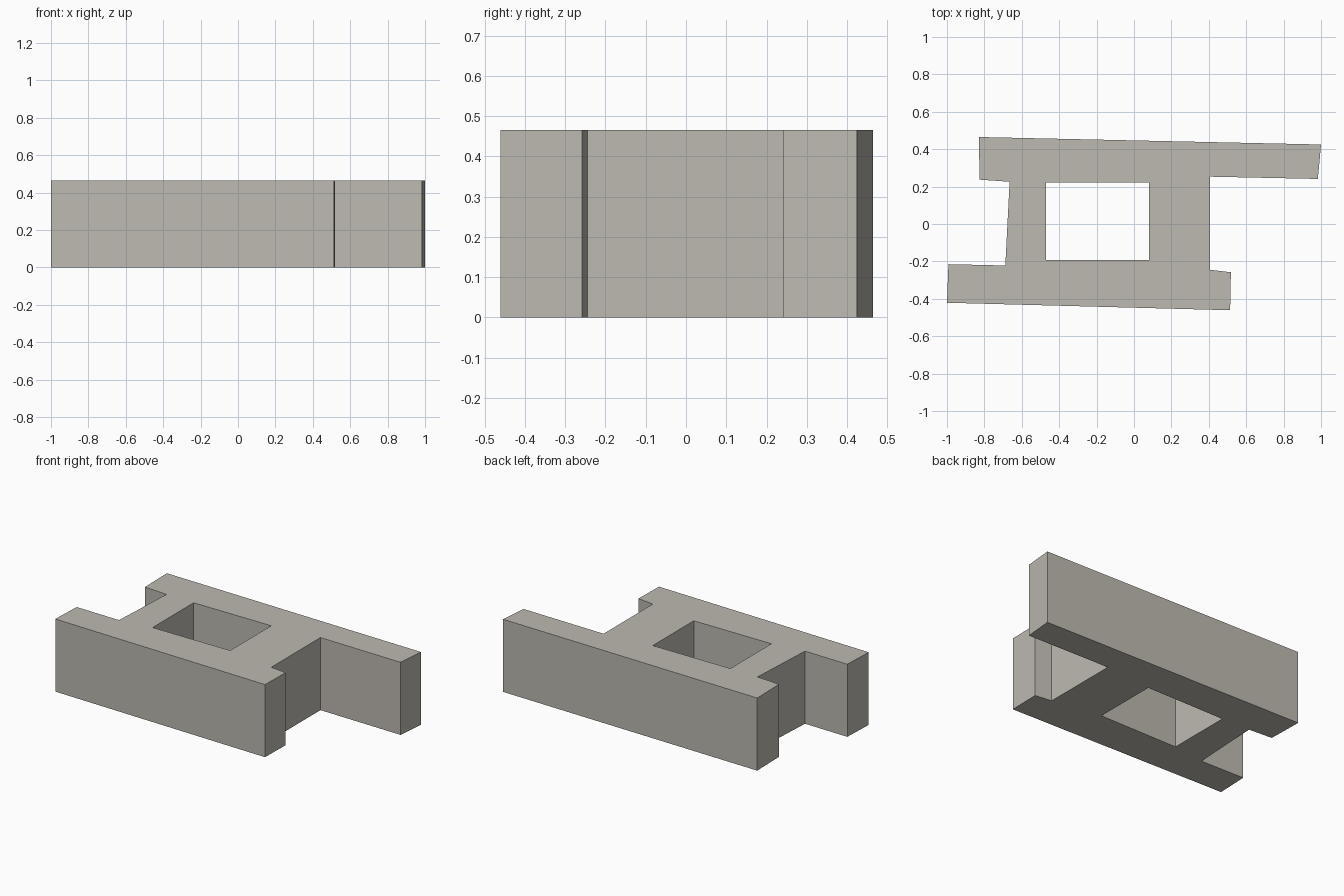
import bpy, bmesh

if "Cube" in bpy.data.objects:
    bpy.data.objects.remove(bpy.data.objects["Cube"])

HEIGHT = 0.465

# Plan profile: two long slightly skewed bars joined by a wide web
outline = [(-0.83, 0.465), (-0.825, 0.237), (-0.665, 0.226), (-0.688, -0.222),
           (-0.992, -0.215), (-1.0, -0.421), (0.514, -0.461), (0.518, -0.258),
           (0.407, -0.245), (0.407, 0.253), (0.983, 0.241), (1.0, 0.425)]
# Rectangular opening through the web
opening = [(-0.47, -0.193), (0.08, -0.193), (0.08, 0.222), (-0.47, 0.222)]

bm = bmesh.new()
edges = []
for loop in (outline, opening):
    vs = [bm.verts.new((x, y, 0)) for x, y in loop]
    edges += [bm.edges.new((a, b)) for a, b in zip(vs, vs[1:] + vs[:1])]

# Fill the profile around the opening, then raise it into a solid
bmesh.ops.triangle_fill(bm, edges=edges, use_beauty=True, normal=(0, 0, 1))
base = bm.faces[:]
top = bmesh.ops.extrude_face_region(bm, geom=base, use_keep_orig=True)["geom"]
bmesh.ops.translate(bm, vec=(0, 0, HEIGHT),
                    verts=[g for g in top if isinstance(g, bmesh.types.BMVert)])
bmesh.ops.recalc_face_normals(bm, faces=bm.faces[:])

mesh = bpy.data.meshes.new("block_frame")
bm.to_mesh(mesh)
bm.free()
frame = bpy.data.objects.new("block_frame", mesh)
bpy.context.collection.objects.link(frame)

# Warm grey stone colour
stone = bpy.data.materials.new("warm_grey")
stone.diffuse_color = (0.51, 0.49, 0.44, 1)
stone.use_nodes = True
stone.node_tree.nodes["Principled BSDF"].inputs["Base Color"].default_value = stone.diffuse_color
mesh.materials.append(stone)
